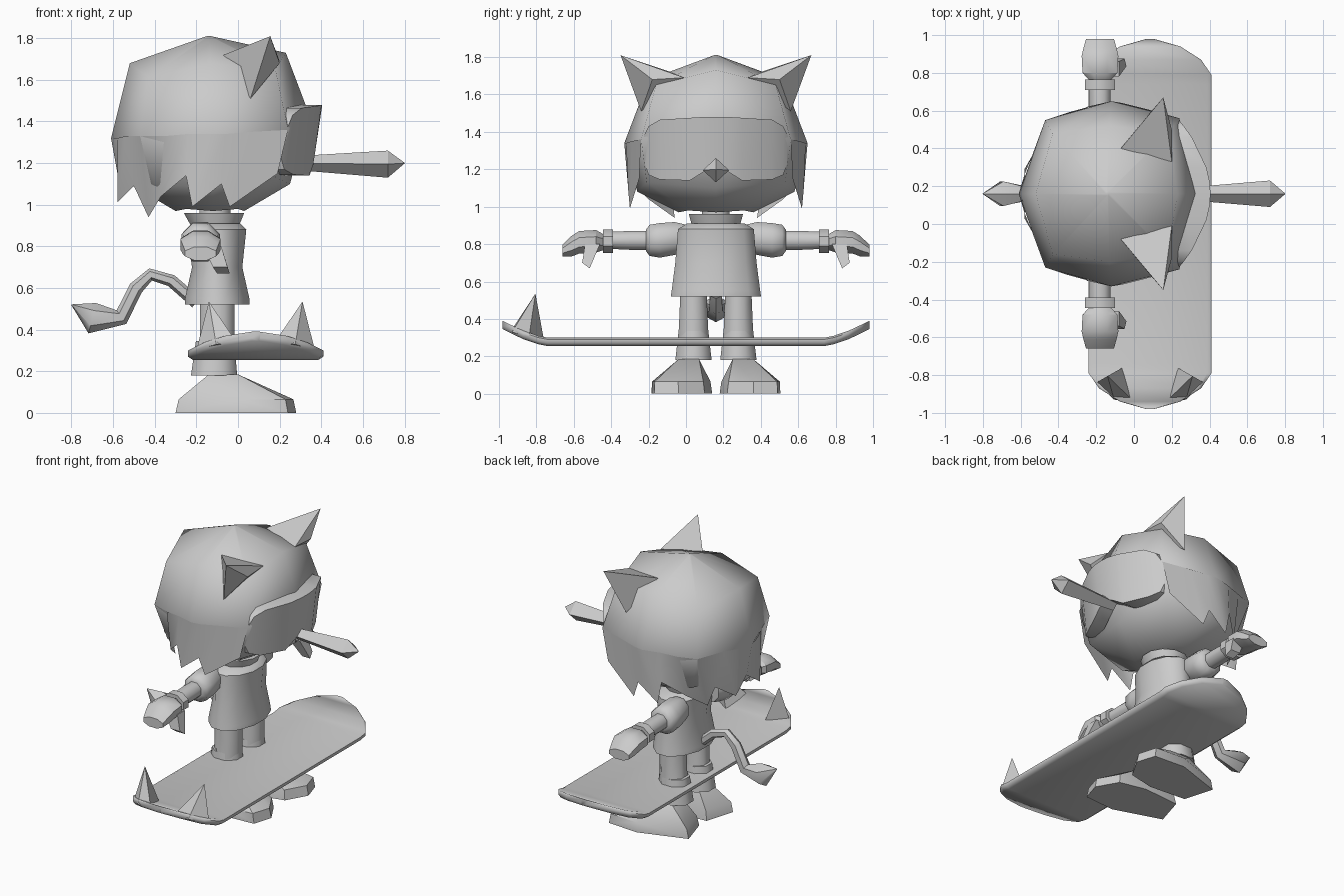
import bpy, bmesh, math
from mathutils import Vector

if "Cube" in bpy.data.objects:
    bpy.data.objects.remove(bpy.data.objects["Cube"], do_unlink=True)

grey = bpy.data.materials.new("plain grey")
grey.use_nodes = True
colour = (0.6, 0.6, 0.6, 1)
grey.diffuse_color = colour
grey.node_tree.nodes["Principled BSDF"].inputs["Base Color"].default_value = colour

BODY = (0, 0.16, 0)      # the figure's plane of symmetry
BOARD = (0.085, 0, 0)    # the board's plane of symmetry


def finish(name, bm, origin=BODY, mirror=None, angle=50):
    bmesh.ops.recalc_face_normals(bm, faces=bm.faces)
    mesh = bpy.data.meshes.new(name)
    bm.to_mesh(mesh)
    bm.free()
    mesh.materials.append(grey)
    obj = bpy.data.objects.new(name, mesh)
    bpy.context.collection.objects.link(obj)
    obj.location = origin
    bpy.ops.object.select_all(action='DESELECT')
    obj.select_set(True)
    bpy.context.view_layer.objects.active = obj
    bpy.ops.object.shade_smooth_by_angle(angle=math.radians(angle))
    if mirror:
        mod = obj.modifiers.new("mirror", 'MIRROR')
        mod.use_axis = [axis == mirror for axis in "xyz"]
        mod.use_mirror_merge = False
    return obj


def loft(name, rings, **options):
    """Skin closed rings of points and cap both ends."""
    bm = bmesh.new()
    loops = [[bm.verts.new(p) for p in ring] for ring in rings]
    n = len(loops[0])
    for a, b in zip(loops, loops[1:]):
        for i in range(n):
            j = (i + 1) % n
            bm.faces.new((a[i], a[j], b[j], b[i]))
    bm.faces.new(loops[0])
    bm.faces.new(loops[-1])
    return finish(name, bm, **options)


def tube(name, axis, stations, sides=8, turn=0.5, **options):
    """Stations are (centre, radius, radius) across the given axis."""
    rings = []
    for centre, ra, rb in stations:
        ring = []
        for i in range(sides):
            t = math.tau * (i + turn) / sides
            u, v = ra * math.cos(t), rb * math.sin(t)
            offset = {"x": (0, u, v), "y": (u, 0, v), "z": (u, v, 0)}[axis]
            ring.append(Vector(centre) + Vector(offset))
        rings.append(ring)
    return loft(name, rings, **options)


def hull(name, points, **options):
    bm = bmesh.new()
    for p in points:
        bm.verts.new(p)
    result = bmesh.ops.convex_hull(bm, input=bm.verts)
    bmesh.ops.delete(bm, geom=list(set(result["geom_interior"])), context='VERTS')
    return finish(name, bm, **options)


def flip(half):
    """Complete a half outline, whose two ends lie on the middle plane."""
    return half + [(x, -y, z) for x, y, z in half[-2:0:-1]]


# Head: eight-sided rings, from the chin to the crown
head = [
    [(0.03, 0, .97), (0, .15, .98), (-.12, .2, .97), (-.25, .15, .98), (-.3, 0, .97)],
    [(.25, 0, 1.1), (.18, .37, 1.13), (-.12, .42, 1.08), (-.4, .35, 1.1), (-.52, 0, 1.1)],
    [(.34, 0, 1.44), (.24, .4, 1.36), (-.12, .49, 1.34), (-.47, .39, 1.33), (-.61, 0, 1.32)],
    [(.23, 0, 1.73), (.18, .32, 1.65), (-.13, .36, 1.68), (-.43, .32, 1.61), (-.52, 0, 1.68)],
    [(-.13, 0, 1.81), (-.135, .01, 1.81), (-.14, .01, 1.81), (-.145, .01, 1.81), (-.15, 0, 1.81)],
]
loft("head", [flip(r) for r in head], angle=65)

# Hair fringe: ragged skirt hanging from the widest line of the head
crest = [(.24, .4, 1.36), (.06, .45, 1.35), (-.06, .48, 1.34), (-.12, .49, 1.34),
         (-.24, .46, 1.34), (-.35, .43, 1.33), (-.47, .39, 1.33), (-.54, .2, 1.33),
         (-.58, .1, 1.32), (-.61, 0, 1.32)]
tips = [(.19, .41, 1.15), (-.04, .46, .99), (-.08, .47, 1.1), (-.22, .46, .99),
        (-.25, .46, 1.14), (-.37, .36, 1.04), (-.43, .22, .94), (-.5, .24, 1.09),
        (-.58, .13, 1.01), (-.57, 0, 1.1)]
bm = bmesh.new()
top = [bm.verts.new(p) for p in crest]
low = [bm.verts.new(p) for p in tips]
for i in range(len(top) - 1):
    bm.faces.new((top[i], top[i + 1], low[i + 1], low[i]))
finish("hair_fringe", bm, mirror="y", angle=60)

# Pointed ears
hull("ear", [(-.07, -.24, 1.72), (.2, -.17, 1.69), (.06, -.4, 1.51), (.2, -.34, 1.68),
             (.155, -.51, 1.81)], mirror="y", angle=30)

# Goggles: a curved band with a notch over the nose
columns = [(.385, 1.38, 1.24), (.36, 1.43, 1.17), (.3, 1.465, 1.145), (.14, 1.475, 1.14),
           (.06, 1.48, 1.19), (0, 1.48, 1.22)]
columns += [(-y, a, b) for y, a, b in columns[-2::-1]]
goggles = []
for y, a, b in columns:
    x = .405 - 1.1 * y * y
    goggles.append([(x, y, a), (x - .04, y, b), (x - .14, y, b), (x - .11, y, a)])
loft("goggles", goggles, angle=40)

# Long four-sided nose
tube("nose", "x", [((.3, 0, 1.2), .035, .035), ((.72, 0, 1.195), .07, .065),
                   ((.8, 0, 1.2), .002, .002)], sides=4, turn=0, angle=30)

# Shirt with a flared collar and hem
tube("shirt", "z", [((-.1, 0, .52), .16, .25), ((-.1, 0, .55), .16, .245),
                    ((-.1, 0, .7), .125, .225), ((-.105, 0, .88), .15, .21),
                    ((-.105, 0, .91), .12, .16)], sides=12)
tube("collar", "z", [((-.11, 0, .89), .115, .13), ((-.115, 0, .96), .15, .15)], sides=12)
tube("neck", "z", [((-.11, 0, .9), .08, .08), ((-.11, 0, 1.02), .08, .08)])

# Arms stretched out to both sides
ARM = -.18


def arm(name, spec, **options):
    tube(name, "y", [((ARM, y, z), a, b) for y, z, a, b in spec], mirror="y", **options)


arm("sleeve", [(-.16, .83, .07, .08), (-.22, .83, .09, .095), (-.3, .82, .1, .1),
               (-.355, .82, .09, .09), (-.375, .82, .06, .06)])
arm("forearm", [(-.36, .82, .055, .055), (-.45, .82, .06, .055), (-.55, .82, .06, .05)])
arm("wristband", [(-.55, .815, .085, .068), (-.605, .815, .085, .068)])
arm("palm", [(-.6, .81, .06, .045), (-.64, .815, .1, .065), (-.73, .81, .105, .065),
             (-.77, .79, .095, .06), (-.82, .765, .08, .035)], angle=35)
hull("thumb", [(x, y, z) for y, z, near, far in
               ((-.62, .8, -.17, -.08), (-.7, .8, -.17, -.08), (-.715, .7, -.12, -.05),
                (-.675, .67, -.1, -.04)) for x in (near, far)], mirror="y", angle=35)

# Legs, cuffs and shoes
LEG = -.12
tube("leg", "z", [((-.1, LEG, .56), .09, .075), ((-.1, LEG, .34), .09, .085),
                  ((-.11, LEG, .28), .1, .09)], mirror="y")
tube("trouser_cuff", "z", [((-.11, LEG, .345), .1, .085), ((-.115, LEG, .18), .12, .105)],
     mirror="y")
shoe = [(-.3, -.24), (-.24, -.04), (.02, -.02), (.2, -.06), (.28, -.2), (.24, -.33), (.02, -.345)]
hull("shoe", [(x, y, 0) for x, y in shoe]
     + [(x * .95, y * .96 - .01, .065) for x, y in shoe]
     + [(x, y, .185) for x in (-.14, 0) for y in (-.2, -.09)], mirror="y", angle=35)

# Tail with a leaf-shaped tip
path = [(-.2, .53), (-.32, .635), (-.42, .665), (-.49, .6), (-.56, .46), (-.7, .455), (-.8, .52)]
wide = [.03, .03, .03, .035, .04, .075, .002]
rings = []
for i, (x, z) in enumerate(path):
    a, b = path[max(i - 1, 0)], path[min(i + 1, len(path) - 1)]
    along = Vector((b[0] - a[0], 0, b[1] - a[1])).normalized()
    across = Vector((-along.z, 0, along.x))
    rings.append([Vector((x, 0, z)) + wide[i] * (math.cos(k * math.tau / 6) * across
                  + math.sin(k * math.tau / 6) * Vector((0, 1, 0))) for k in range(6)])
loft("tail", rings)

# Board: slices along its length, with rounded and raised ends
end = [(.98, .02, .345), (.94, .16, .325), (.87, .27, .292), (.79, .325, .265), (.74, .325, .255)]
slices = [(-y, w, z) for y, w, z in end] + end[::-1]
board = []
for y, w, z in slices:
    inner = w * .93
    board.append([(-inner, y, z), (inner, y, z), (w, y, z + .015), (w, y, z + .035),
                  (inner, y, z + .045), (-inner, y, z + .045), (-w, y, z + .035),
                  (-w, y, z + .015)])
loft("board", board, origin=BOARD, angle=60)

# Two spikes on the front end of the board
hull("board_ear", [(-.285, -.84, .3), (-.145, -.76, .29), (-.085, -.94, .33), (-.19, -.93, .33),
                   (-.225, -.805, .535)], origin=BOARD, mirror="x", angle=30)
